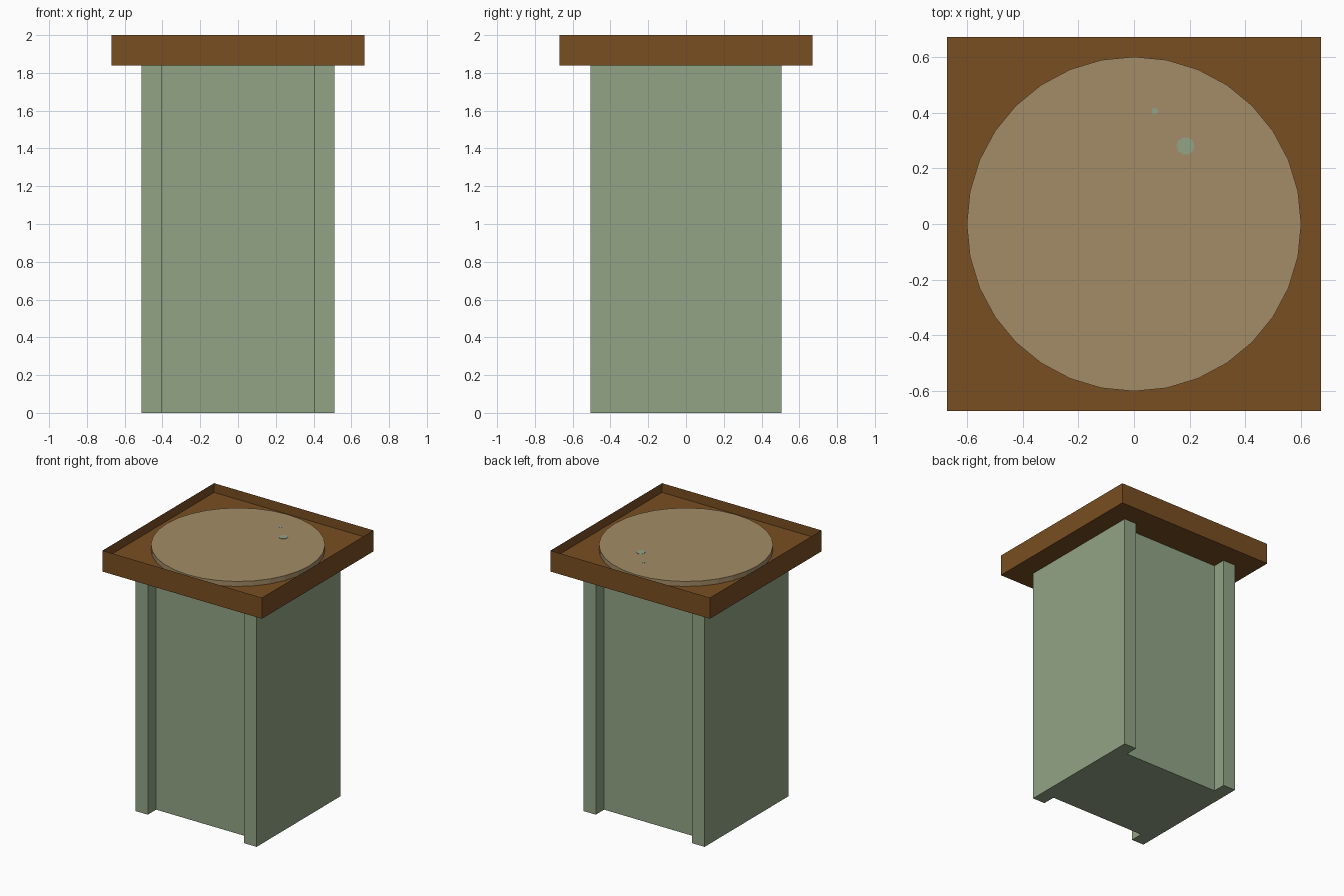
import bpy, bmesh, math

if "Cube" in bpy.data.objects:
    bpy.data.objects.remove(bpy.data.objects["Cube"])


def material(name, rgb):
    # sRGB 0-255 to linear
    lin = [((c / 255 + 0.055) / 1.055) ** 2.4 for c in rgb]
    m = bpy.data.materials.new(name)
    m.diffuse_color = (*lin, 1)
    m.use_nodes = True
    m.node_tree.nodes["Principled BSDF"].inputs["Base Color"].default_value = m.diffuse_color
    return m


GREEN = material("sage green", (146, 164, 134))
BROWN = material("brown wood", (121, 78, 34))
TAN = material("tan", (164, 140, 103))


def prism(name, points, z0, z1, mat, recess=None):
    """Extrude an outline upwards; recess = (rim width, depth) sinks the top."""
    bm = bmesh.new()
    low = [bm.verts.new((x, y, z0)) for x, y in points]
    high = [bm.verts.new((x, y, z1)) for x, y in points]
    n = len(points)
    bm.faces.new(low[::-1])
    top = bm.faces.new(high)
    for i in range(n):
        j = (i + 1) % n
        bm.faces.new((low[i], low[j], high[j], high[i]))
    if recess:
        bmesh.ops.inset_region(bm, faces=[top], thickness=recess[0], use_even_offset=True)
        floor = bmesh.ops.extrude_face_region(bm, geom=[top])["geom"]
        bmesh.ops.translate(bm, vec=(0, 0, -recess[1]),
                            verts=[v for v in floor if isinstance(v, bmesh.types.BMVert)])
        if top.is_valid:
            bm.faces.remove(top)
    bmesh.ops.recalc_face_normals(bm, faces=bm.faces[:])
    me = bpy.data.meshes.new(name)
    bm.to_mesh(me)
    bm.free()
    me.materials.append(mat)
    ob = bpy.data.objects.new(name, me)
    bpy.context.collection.objects.link(ob)
    return ob


def circle(r, n, cx=0, cy=0):
    return [(cx + r * math.cos(2 * math.pi * i / n),
             cy + r * math.sin(2 * math.pi * i / n)) for i in range(n)]


# Pedestal: H-shaped section, recessed at front and back
X, Y, XI, YI = 0.51, 0.505, 0.405, 0.405
front = [(-X, -Y), (-XI, -Y), (-XI, -YI), (XI, -YI), (XI, -Y), (X, -Y)]
prism("pedestal", front + [(-x, -y) for x, y in front], 0, 1.84, GREEN)

# Square tray top with a thin raised rim
T = 0.67
prism("tray", [(-T, -T), (T, -T), (T, T), (-T, T)], 1.84, 2.0, BROWN, recess=(0.03, 0.07))

# Round disc lying in the tray
prism("disc", circle(0.6, 32), 1.93, 1.968, TAN)

# Small green flecks on the disc
for i, (x, y, r) in enumerate([(0.185, 0.28, 0.032), (0.075, 0.405, 0.012)]):
    prism(f"fleck_{i + 1}", circle(r, 10, x, y), 1.966, 1.97, GREEN)
